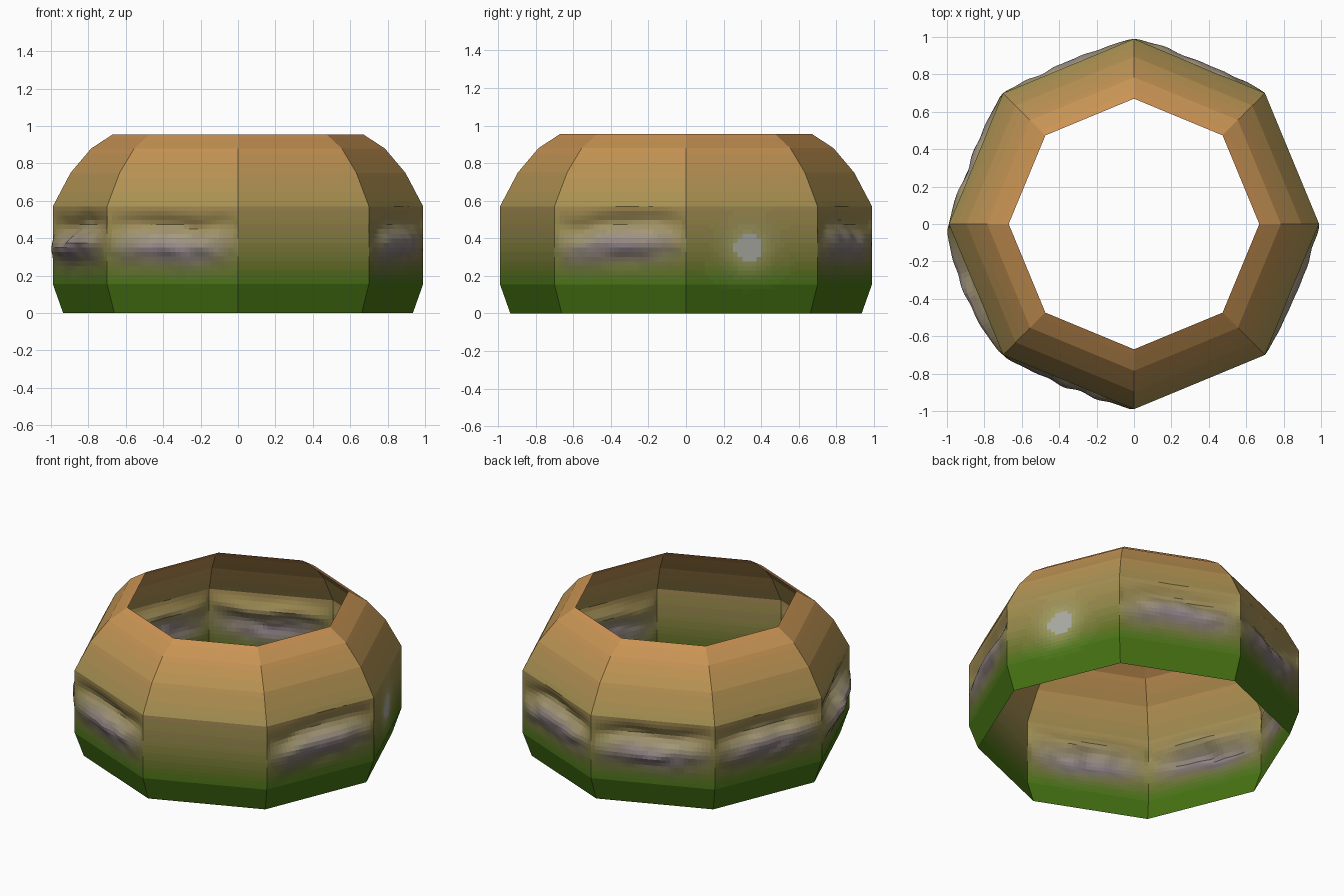
import bpy, bmesh, math
from mathutils import Vector, noise

if "Cube" in bpy.data.objects:
    bpy.data.objects.remove(bpy.data.objects["Cube"])

# Wall profile: corner radius and height
PROFILE = [(0.935, 0), (0.99, 0.155), (0.99, 0.57), (0.895, 0.75), (0.785, 0.88), (0.67, 0.955)]
# Colour gradient by height: green, olive, tan, orange
RAMP = [(0.10, (.27, .45, .07)), (0.17, (.29, .46, .09)), (0.27, (.44, .46, .19)),
        (0.40, (.56, .52, .28)), (0.60, (.67, .57, .33)), (0.78, (.73, .57, .33)),
        (0.96, (.80, .58, .32))]
# Weathered panels: outward swell of the ledge
PATCHES = {1: .025, 2: .02, 3: .025, 4: .065, 5: .03, 7: .025}
SPOT = 0
materials = {}


def ramp(z):
    if z <= RAMP[0][0]:
        return Vector(RAMP[0][1])
    for (z0, c0), (z1, c1) in zip(RAMP, RAMP[1:]):
        if z <= z1:
            return Vector(c0).lerp(Vector(c1), (z - z0) / (z1 - z0))
    return Vector(RAMP[-1][1])


def material(color):
    key = tuple(round(c / .025) * .025 for c in color)
    if key not in materials:
        m = bpy.data.materials.new("paint")
        m.diffuse_color = (*[((c + .055) / 1.055) ** 2.4 for c in key], 1)
        m.use_nodes = True
        m.node_tree.nodes["Principled BSDF"].inputs["Base Color"].default_value = m.diffuse_color
        materials[key] = m
    return materials[key]


def bell(x, width):
    return math.exp(-(x / width) ** 2)


def ledge_height(k, u):
    return .36 + .04 * noise.noise((u * 3, k * 5.3, 1.7))


def swell(k, u, z):
    if k not in PATCHES or not .16 < z < .58:
        return 0
    edge = math.sin(math.pi * u) ** .6
    c = ledge_height(k, u)
    d = PATCHES[k] * bell(z - c, .07) - .035 * bell(z - c - .11, .05)
    d += .02 * noise.noise((u * 6, z * 14, k * 3.1)) * bell(z - c, .1)
    return d * edge


def paint(k, u, z):
    col = ramp(z)
    if k in PATCHES:
        c = ledge_height(k, u)
        grey = Vector((.50, .45, .51)).lerp(Vector((.68, .63, .57)), min(1, max(0, (z - c + .04) / .1)))
        w = bell(z - c, .10) * max(0, math.sin(math.pi * u)) ** .6
        col = col.lerp(grey, w)
    if k == SPOT:
        r = math.hypot((u - .47) * .76, z - .35)
        col = col.lerp(Vector((.70, .70, .50)), .8 * bell(r, .13))
        if r < .075:
            col = Vector((.67, .68, .64))
    return col


def rows():
    out = [PROFILE[0]]
    for (r0, z0), (r1, z1) in zip(PROFILE, PROFILE[1:]):
        n = max(1, round((z1 - z0) / .025))
        out += [(r0 + (r1 - r0) * i / n, z0 + (z1 - z0) * i / n) for i in range(1, n + 1)]
    return out


def panel(k):
    a, b = [Vector((math.cos(t), math.sin(t), 0)) for t in (k * math.pi / 4, (k + 1) * math.pi / 4)]
    outward = (a + b).normalized()
    cols = 28 if k in PATCHES or k == SPOT else 1
    bm = bmesh.new()
    grid, prof = [], rows()
    for r, z in prof:
        grid.append([bm.verts.new(a.lerp(b, i / cols) * r + outward * swell(k, i / cols, z) + Vector((0, 0, z)))
                     for i in range(cols + 1)])
    mesh = bpy.data.meshes.new("wall_panel")
    slots = {}
    for j in range(len(prof) - 1):
        for i in range(cols):
            f = bm.faces.new((grid[j][i], grid[j][i + 1], grid[j + 1][i + 1], grid[j + 1][i]))
            m = material(paint(k, (i + .5) / cols, (prof[j][1] + prof[j + 1][1]) / 2))
            if m.name not in slots:
                slots[m.name] = len(slots)
                mesh.materials.append(m)
            f.material_index = slots[m.name]
    bm.to_mesh(mesh)
    bm.free()
    bpy.context.collection.objects.link(bpy.data.objects.new(f"wall_panel_{k + 1}", mesh))


# Eight panels form the open ring
for k in range(8):
    panel(k)
